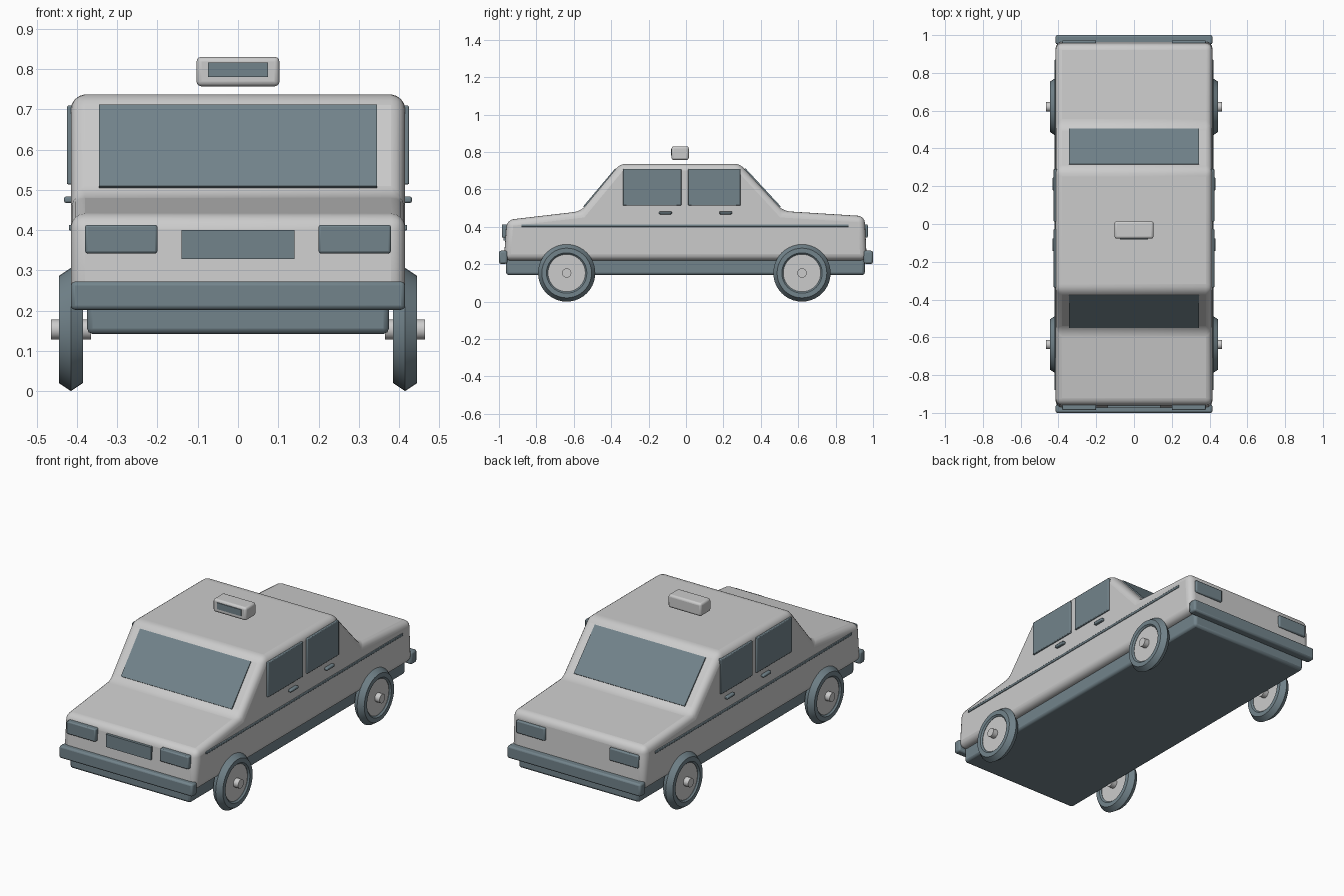
import bpy, bmesh, math
from mathutils import Vector, Matrix

if "Cube" in bpy.data.objects:
    bpy.data.objects.remove(bpy.data.objects["Cube"])

slate = bpy.data.materials.new("slate")
slate.diffuse_color = (0.17, 0.23, 0.26, 1)
slate.use_nodes = True
slate.node_tree.nodes["Principled BSDF"].inputs["Base Color"].default_value = slate.diffuse_color


def finish(bm, name, dark=False, bevel=0, segments=2, angle=20):
    bmesh.ops.recalc_face_normals(bm, faces=bm.faces)
    me = bpy.data.meshes.new(name)
    bm.to_mesh(me)
    bm.free()
    ob = bpy.data.objects.new(name, me)
    bpy.context.collection.objects.link(ob)
    if dark:
        me.materials.append(slate)
    if bevel:
        m = ob.modifiers.new("bevel", "BEVEL")
        m.width, m.segments = bevel, segments
        m.limit_method, m.angle_limit = "ANGLE", math.radians(angle)
    bpy.ops.object.select_all(action="DESELECT")
    ob.select_set(True)
    bpy.context.view_layer.objects.active = ob
    bpy.ops.object.shade_smooth_by_angle(angle=math.radians(35))
    return ob


def box(name, x, y, z, dark=True, bevel=0.0, segments=2):
    bm = bmesh.new()
    bmesh.ops.create_cube(bm, size=1)
    for v in bm.verts:
        v.co = [(a + b) / 2 + (b - a) * c for (a, b), c in zip((x, y, z), v.co)]
    return finish(bm, name, dark, bevel, segments)


def extrude_x(name, profile, half, dark=False, **kw):
    bm = bmesh.new()
    face = bm.faces.new([bm.verts.new((-half, y, z)) for y, z in profile])
    new = bmesh.ops.extrude_face_region(bm, geom=[face])["geom"]
    verts = [g for g in new if isinstance(g, bmesh.types.BMVert)]
    bmesh.ops.translate(bm, verts=verts, vec=(2 * half, 0, 0))
    return finish(bm, name, dark, **kw)


def lathe_x(name, profile, centre, closed, dark=False, steps=40):
    # profile points are (x, radius), spun about the x axis
    bm = bmesh.new()
    vs = [bm.verts.new((x, 0, r)) for x, r in profile]
    es = [bm.edges.new(p) for p in zip(vs, vs[1:])]
    if closed:
        es.append(bm.edges.new((vs[-1], vs[0])))
    bmesh.ops.spin(bm, geom=vs + es, cent=(0, 0, 0), axis=(1, 0, 0),
                   angle=math.tau, steps=steps)
    bmesh.ops.remove_doubles(bm, verts=bm.verts, dist=1e-5)
    bmesh.ops.translate(bm, verts=bm.verts, vec=centre)
    return finish(bm, name, dark)


def slanted_glass(name, low, high, half):
    # thin pane straddling the sloped body surface
    d = Vector((high[0] - low[0], high[1] - low[1]))
    n = Vector((-d.y, d.x)).normalized() * 0.006
    pts = [Vector(low) + n, Vector(high) + n, Vector(high) - n, Vector(low) - n]
    extrude_x(name, pts, half, True)


# body shell and lower sill
extrude_x("body", [(-0.975, 0.22), (-0.957, 0.437), (-0.562, 0.483), (-0.352, 0.737),
                   (0.287, 0.737), (0.52, 0.484), (0.955, 0.457), (0.967, 0.22)],
          0.415, bevel=0.035, segments=4)
box("lower_sill", (-0.375, 0.375), (-0.962, 0.956), (0.142, 0.25), bevel=0.014)

# windscreen and rear window
slanted_glass("windscreen", (-0.545, 0.505), (-0.374, 0.708), 0.345)
slanted_glass("rear_window", (0.502, 0.505), (0.314, 0.708), 0.345)

# bumpers, lights and grille
for end, y0, y1 in (("front", -1.0, -0.955), ("rear", 0.95, 1.0)):
    box(end + "_bumper", (-0.415, 0.415), (y0, y1), (0.202, 0.272), bevel=0.01)
box("grille", (-0.14, 0.14), (-0.975, -0.95), (0.328, 0.4))

for side, s in (("left", -1), ("right", 1)):
    def xr(a, b):
        return tuple(sorted((s * a, s * b)))

    box(side + "_headlight", xr(0.2, 0.38), (-0.985, -0.945), (0.342, 0.413), bevel=0.006)
    box(side + "_tail_light", xr(0.2, 0.38), (0.94, 0.972), (0.342, 0.413), bevel=0.006)

    # side windows, door handles and trim strip
    box(side + "_front_window", xr(0.405, 0.425), (-0.337, -0.025), (0.513, 0.709), bevel=0.004)
    box(side + "_rear_window", xr(0.405, 0.425), (0.012, 0.292), (0.513, 0.709), bevel=0.004)
    for part, y in (("front", -0.11), ("rear", 0.212)):
        box(f"{side}_{part}_handle", xr(0.41, 0.432), (y - 0.034, y + 0.034),
            (0.467, 0.483), bevel=0.005)
    box(side + "_trim_strip", xr(0.405, 0.42), (-0.88, 0.87), (0.399, 0.413), bevel=0.003)

    # wheels: tyre ring, recessed hub disc, axle stub
    for end, y in (("front", -0.638), ("rear", 0.62)):
        c = (s * 0.415, y, 0.153)
        name = f"{end}_{side}_"
        lathe_x(name + "tyre", [(-0.022, 0.1), (-0.03, 0.108), (-0.03, 0.133), (0, 0.153),
                                (0.03, 0.133), (0.03, 0.108), (0.022, 0.1)], c, True, True)
        lathe_x(name + "hub", [(-0.02, 0), (-0.02, 0.103), (0.02, 0.103), (0.02, 0)], c, False)
        lathe_x(name + "axle", [(-0.05, 0), (-0.05, 0.025), (0.05, 0.025), (0.05, 0)],
                c, False, steps=24)

# roof sign
box("roof_sign", (-0.103, 0.103), (-0.077, 0.015), (0.757, 0.83), False, bevel=0.012, segments=3)
box("roof_sign_panel", (-0.075, 0.075), (-0.081, -0.07), (0.78, 0.816))
